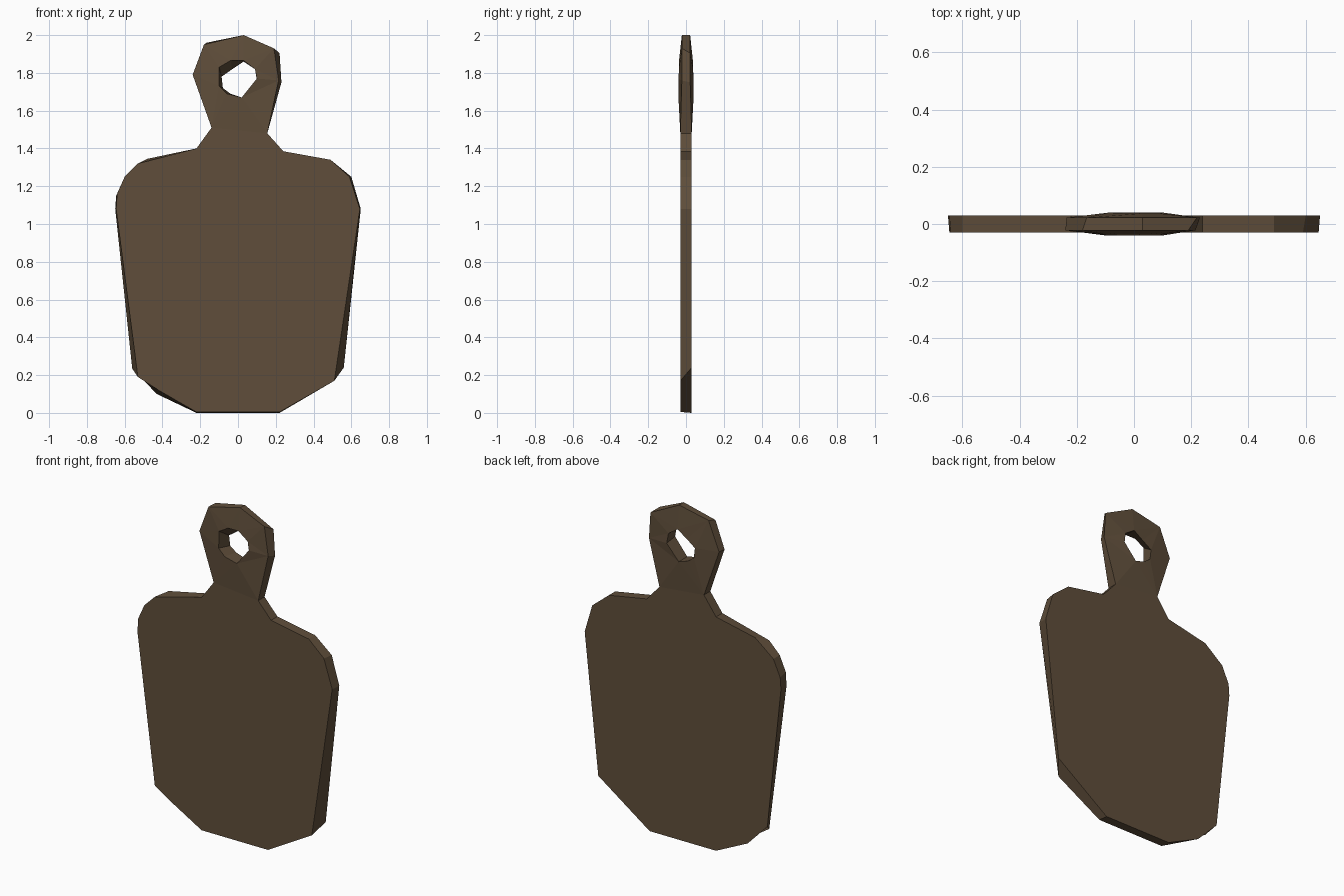
import bpy
import bmesh

if "Cube" in bpy.data.objects:
    bpy.data.objects.remove(bpy.data.objects["Cube"])

# hand-cut outlines (x, z), clockwise from the bottom left; front and back are paired
front = [(-.22, .005), (-.42, .12), (-.53, .19), (-.645, 1.08), (-.64, 1.16), (-.60, 1.25),
         (-.53, 1.32), (-.22, 1.40), (-.14, 1.51), (-.24, 1.79), (-.18, 1.95), (.03, 2.0),
         (.19, 1.93), (.215, 1.76), (.155, 1.48), (.24, 1.385), (.49, 1.34), (.59, 1.25),
         (.645, 1.08), (.51, .17), (.22, .005)]
back = [(-.22, .0), (-.43, .10), (-.56, .235), (-.65, 1.08), (-.645, 1.15), (-.60, 1.25),
        (-.48, 1.345), (-.22, 1.40), (-.14, 1.51), (-.235, 1.79), (-.165, 1.96), (.03, 2.0),
        (.22, 1.905), (.23, 1.75), (.155, 1.48), (.24, 1.385), (.49, 1.34), (.60, 1.25),
        (.65, 1.08), (.56, .24), (.22, .0)]
hole_front = [(-.10, 1.73), (-.10, 1.83), (-.04, 1.865), (.03, 1.865),
              (.09, 1.82), (.10, 1.77), (.02, 1.67), (-.06, 1.69)]
hole_back = [(-.08, 1.72), (-.087, 1.78), (-.03, 1.82), (.03, 1.86),
             (.09, 1.82), (.10, 1.76), (.02, 1.67), (-.04, 1.69)]

bm = bmesh.new()


def loop(points):
    verts = [bm.verts.new((x, 0, z)) for x, z in points]
    edges = [bm.edges.new((verts[i - 1], v)) for i, v in enumerate(verts)]
    return verts, edges


def half_depth(z):
    # the neck is as thick as the board, the handle rim thins out
    return .03 if z < 1.6 else .022


def side(outline, hole, sign):
    rim, rim_edges = loop(outline)
    ring, ring_edges = loop(hole)
    bmesh.ops.triangle_fill(bm, use_beauty=True, use_dissolve=False,
                            edges=rim_edges + ring_edges, normal=(0, sign, 0))
    for v in rim:
        v.co.y = sign * half_depth(v.co.z)
    for v in ring:
        v.co.y = sign * (.04 if v.co.z < 1.8 else .037)
    return rim, ring


def wall(a, b):
    for i in range(len(a)):
        bm.faces.new((a[i - 1], a[i], b[i], b[i - 1]))


# board faces, outer wall and hanging hole
rim_f, ring_f = side(front, hole_front, -1)
rim_b, ring_b = side(back, hole_back, 1)
wall(rim_f, rim_b)
wall(ring_f, ring_b)
bmesh.ops.recalc_face_normals(bm, faces=bm.faces[:])

mesh = bpy.data.meshes.new("cutting_board")
bm.to_mesh(mesh)
bm.free()

# dark wood
wood = bpy.data.materials.new("dark_wood")
wood.diffuse_color = (.115, .076, .043, 1)
wood.use_nodes = True
wood.node_tree.nodes["Principled BSDF"].inputs["Base Color"].default_value = wood.diffuse_color
mesh.materials.append(wood)

board = bpy.data.objects.new("cutting_board", mesh)
bpy.context.collection.objects.link(board)
